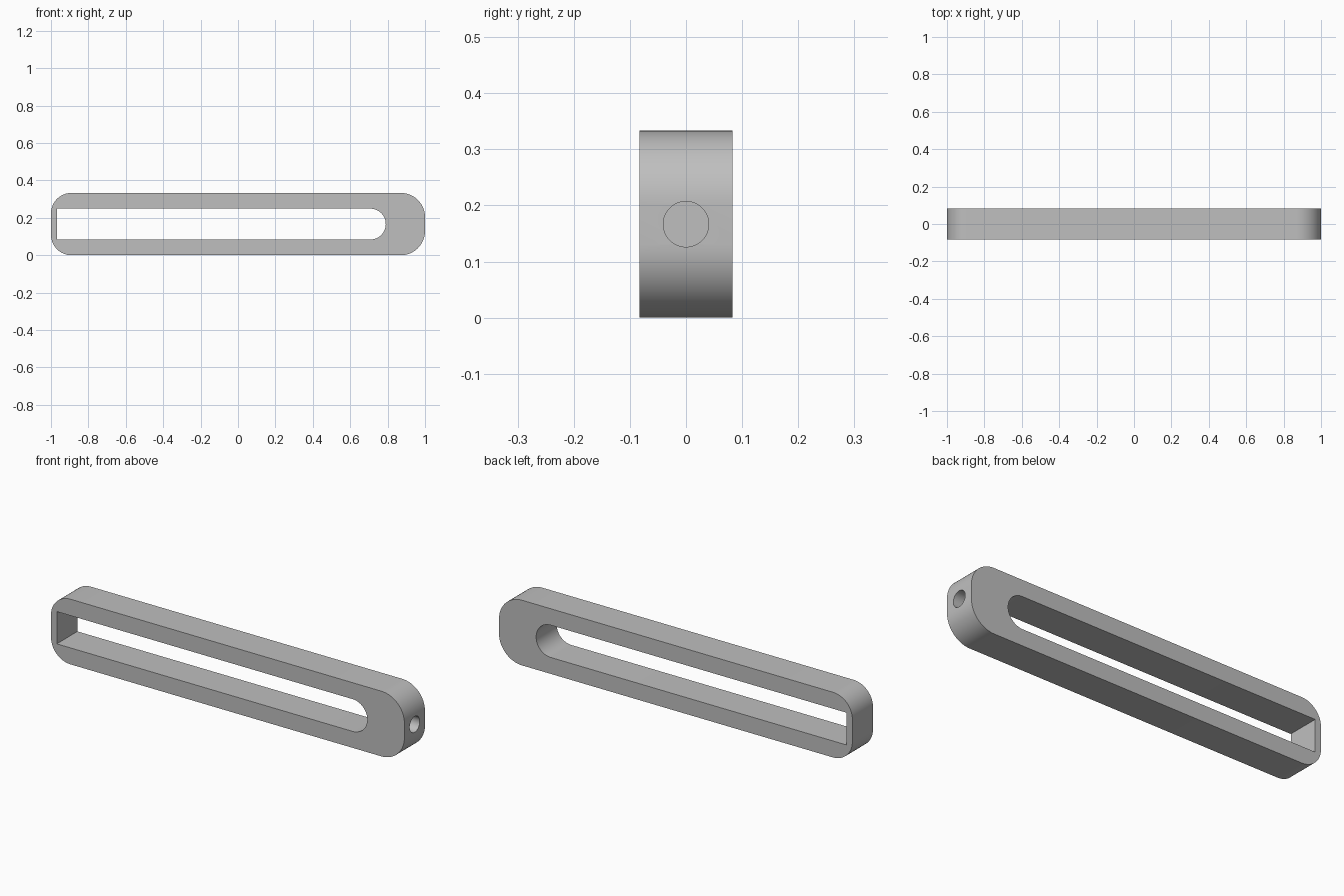
import bpy, bmesh, math
from mathutils import Matrix

if "Cube" in bpy.data.objects:
    bpy.data.objects.remove(bpy.data.objects["Cube"])

W, H = 0.0833, 0.3333   # half thickness, height
MID = H / 2

grey = bpy.data.materials.new("satin_grey")
grey.diffuse_color = (0.52, 0.52, 0.52, 1)
grey.use_nodes = True
grey.node_tree.nodes["Principled BSDF"].inputs["Base Color"].default_value = grey.diffuse_color


def arc(cx, cz, r, a0, a1, n=16):
    angles = [math.radians(a0 + (a1 - a0) * i / n) for i in range(n + 1)]
    return [(cx + r * math.cos(a), cz + r * math.sin(a)) for a in angles]


def prism(name, outline, half):
    """Extrude an x-z outline along y."""
    bm = bmesh.new()
    face = bm.faces.new([bm.verts.new((x, -half, z)) for x, z in outline])
    ext = bmesh.ops.extrude_face_region(bm, geom=[face])
    moved = [v for v in ext["geom"] if isinstance(v, bmesh.types.BMVert)]
    bmesh.ops.translate(bm, verts=moved, vec=(0, 2 * half, 0))
    bmesh.ops.recalc_face_normals(bm, faces=bm.faces)
    return make_object(name, bm)


def make_object(name, bm):
    mesh = bpy.data.meshes.new(name)
    bm.to_mesh(mesh)
    bm.free()
    mesh.materials.append(grey)
    obj = bpy.data.objects.new(name, mesh)
    bpy.context.collection.objects.link(obj)
    return obj


# Bar with rounded ends
L, R = 0.11, 0.13
bar = prism("slotted_bar",
            arc(-1 + L, L, L, 180, 270) + arc(1 - R, R, R, 270, 360)
            + arc(1 - R, H - R, R, 0, 90) + arc(-1 + L, H - L, L, 90, 180), W)

# Long slot, square on the left and round on the right
S = 0.0825
slot = prism("slot_cutter",
             [(-0.967, MID + S), (-0.967, MID - S)]
             + arc(0.79 - S, MID, S, -90, 90, 32), 0.2)

# Blind round hole in the thick end
bm = bmesh.new()
bmesh.ops.create_cone(bm, cap_ends=True, segments=48, radius1=0.0405, radius2=0.0405,
                      depth=0.24,
                      matrix=Matrix.Translation((1, 0, MID)) @ Matrix.Rotation(math.pi / 2, 4, 'Y'))
hole = make_object("hole_cutter", bm)

# Cut the openings, then remove the cutters
bpy.context.view_layer.objects.active = bar
bar.select_set(True)
for cutter in (slot, hole):
    mod = bar.modifiers.new(cutter.name, 'BOOLEAN')
    mod.operation = 'DIFFERENCE'
    mod.solver = 'EXACT'
    mod.object = cutter
    bpy.ops.object.modifier_apply(modifier=mod.name)
    bpy.data.objects.remove(cutter)

bpy.ops.object.shade_smooth_by_angle(angle=math.radians(30))
